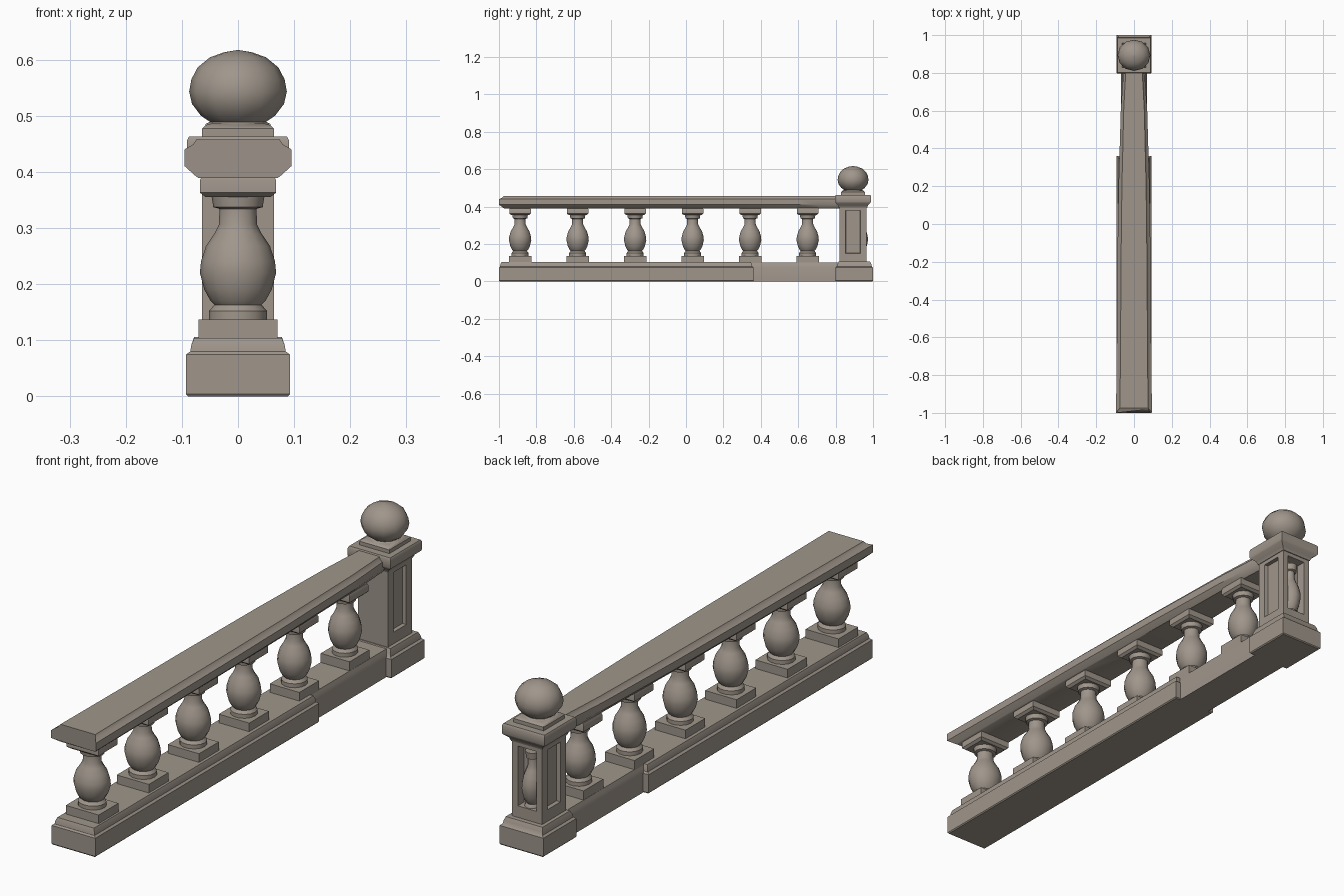
import bpy, bmesh, math
from mathutils import Vector

if "Cube" in bpy.data.objects:
    bpy.data.objects.remove(bpy.data.objects["Cube"])

stone = bpy.data.materials.new("warm grey stone")
stone.diffuse_color = (0.35, 0.305, 0.26, 1)
stone.use_nodes = True
stone.node_tree.nodes["Principled BSDF"].inputs["Base Color"].default_value = stone.diffuse_color


def finish(bm, name, angle=35):
    bmesh.ops.remove_doubles(bm, verts=bm.verts, dist=1e-5)
    bmesh.ops.recalc_face_normals(bm, faces=bm.faces)
    me = bpy.data.meshes.new(name)
    bm.to_mesh(me)
    bm.free()
    me.materials.append(stone)
    ob = bpy.data.objects.new(name, me)
    bpy.context.collection.objects.link(ob)
    bpy.ops.object.select_all(action='DESELECT')
    ob.select_set(True)
    bpy.context.view_layer.objects.active = ob
    bpy.ops.object.shade_smooth_by_angle(angle=math.radians(angle))
    return ob


def loft(bm, rings):
    """Join closed rings of points with quads and cap both ends."""
    rows = [[bm.verts.new(p) for p in r] for r in rings]
    n = len(rows[0])
    for a, b in zip(rows, rows[1:]):
        for i in range(n):
            j = (i + 1) % n
            bm.faces.new((a[i], a[j], b[j], b[i]))
    bm.faces.new(rows[0])
    bm.faces.new(rows[-1])


def block(bm, cy, steps):
    """Stacked rectangular moulding from (half x, half y, z) steps."""
    loft(bm, [[(-x, cy - y, z), (x, cy - y, z), (x, cy + y, z), (-x, cy + y, z)]
              for x, y, z in steps])


def turned(bm, cy, profile, sx=1, sy=1, n=14):
    """Lathed shape from (radius, z) points."""
    loft(bm, [[(r * sx * math.cos(2 * math.pi * i / n),
                cy + r * sy * math.sin(2 * math.pi * i / n), z) for i in range(n)]
              for r, z in profile])


VASE = [(.052, .135), (.052, .152), (.042, .163), (.049, .170), (.06, .190),
        (.068, .220), (.066, .240), (.057, .268), (.042, .290), (.034, .306),
        (.033, .334), (.044, .337), (.048, .362)]

# Plinth: long wide course, then a narrower one up to the pillar
bm = bmesh.new()
block(bm, -.32, [(.089, .677, 0), (.093, .68, .004), (.093, .68, .074), (.085, .674, .080),
                 (.083, .672, .092), (.078, .667, .104)])
finish(bm, "plinth_wide")
bm = bmesh.new()
block(bm, .58, [(.07, .25, 0), (.07, .25, .076), (.066, .25, .090), (.062, .25, .102)])
finish(bm, "plinth_narrow")

# Balusters with square foot and abacus
for k in range(6):
    y = -.887 + k * .3075
    s = 1 - .025 * k
    bm = bmesh.new()
    block(bm, y, [(.07 * s, .06, .095), (.07 * s, .06, .137)])
    turned(bm, y, VASE, s, .9)
    block(bm, y, [(.058 * s, .048, .355), (.068 * s, .058, .363),
                  (.068 * s, .058, .385), (.064 * s, .055, .393)])
    finish(bm, f"baluster_{k + 1}")

# Handrail: moulded section narrowing towards the pillar
SECTION = [(-.74, .389), (-.79, .392), (-1, .410), (-1, .440), (-.84, .449), (-.78, .458)]
SECTION += [(-u, z) for u, z in reversed(SECTION)]
bm = bmesh.new()
rings = []
for y, w in [(-1, .095), (-.6, .091), (-.2, .088), (.2, .082), (.36, .077),
             (.6, .070), (.72, .062), (.84, .053)]:
    ring = []
    for u, z in SECTION:
        inset = (1 - abs(u)) * .12 if y == -1 else 0
        ring.append((u * w, y + inset, z))
    rings.append(ring)
loft(bm, rings)
finish(bm, "handrail")

# Pillar foot and cap
PY = .893
bm = bmesh.new()
block(bm, .9, [(.089, .097, 0), (.093, .1, .004), (.093, .1, .074), (.085, .094, .080),
               (.083, .091, .092), (.078, .084, .106)])
finish(bm, "pillar_foot")
bm = bmesh.new()
block(bm, PY, [(.066, .076, .395), (.072, .080, .408), (.088, .093, .420),
               (.091, .096, .426), (.091, .096, .456), (.087, .092, .463)])
block(bm, PY, [(.064, .064, .455), (.064, .064, .477), (.058, .058, .483), (.048, .048, .486)])
finish(bm, "pillar_cap")

# Pillar shaft with sunk panels on the three outer faces
bm = bmesh.new()
block(bm, PY, [(.064, .073, .100), (.064, .073, .405)])
bmesh.ops.recalc_face_normals(bm, faces=bm.faces)
for d, frame, depth in [((1, 0, 0), .034, .014), ((-1, 0, 0), .034, .014), ((0, 1, 0), .024, .035)]:
    f = max(bm.faces, key=lambda q: q.normal.dot(Vector(d)) + q.calc_center_median().dot(Vector(d)))
    bmesh.ops.inset_region(bm, faces=[f], thickness=frame, use_even_offset=True)
    # stretch the panel close to the foot and cap
    for v in f.verts:
        v.co.z = .150 if v.co.z < .25 else .380
        v.co -= Vector(d) * .001
    bmesh.ops.inset_region(bm, faces=[f], thickness=.003, depth=-depth)
finish(bm, "pillar_shaft")

# Small baluster set in the back panel
bm = bmesh.new()
turned(bm, .922, VASE, .6, .77)
finish(bm, "panel_baluster")

# Ball finial
bm = bmesh.new()
turned(bm, PY, [(.060, .484), (.050, .489), (.066, .500), (.082, .521), (.087, .543),
                (.083, .565), (.072, .586), (.050, .604), (.025, .613), (.002, .617)], n=12, sy=.95)
finish(bm, "ball_finial", 40)
